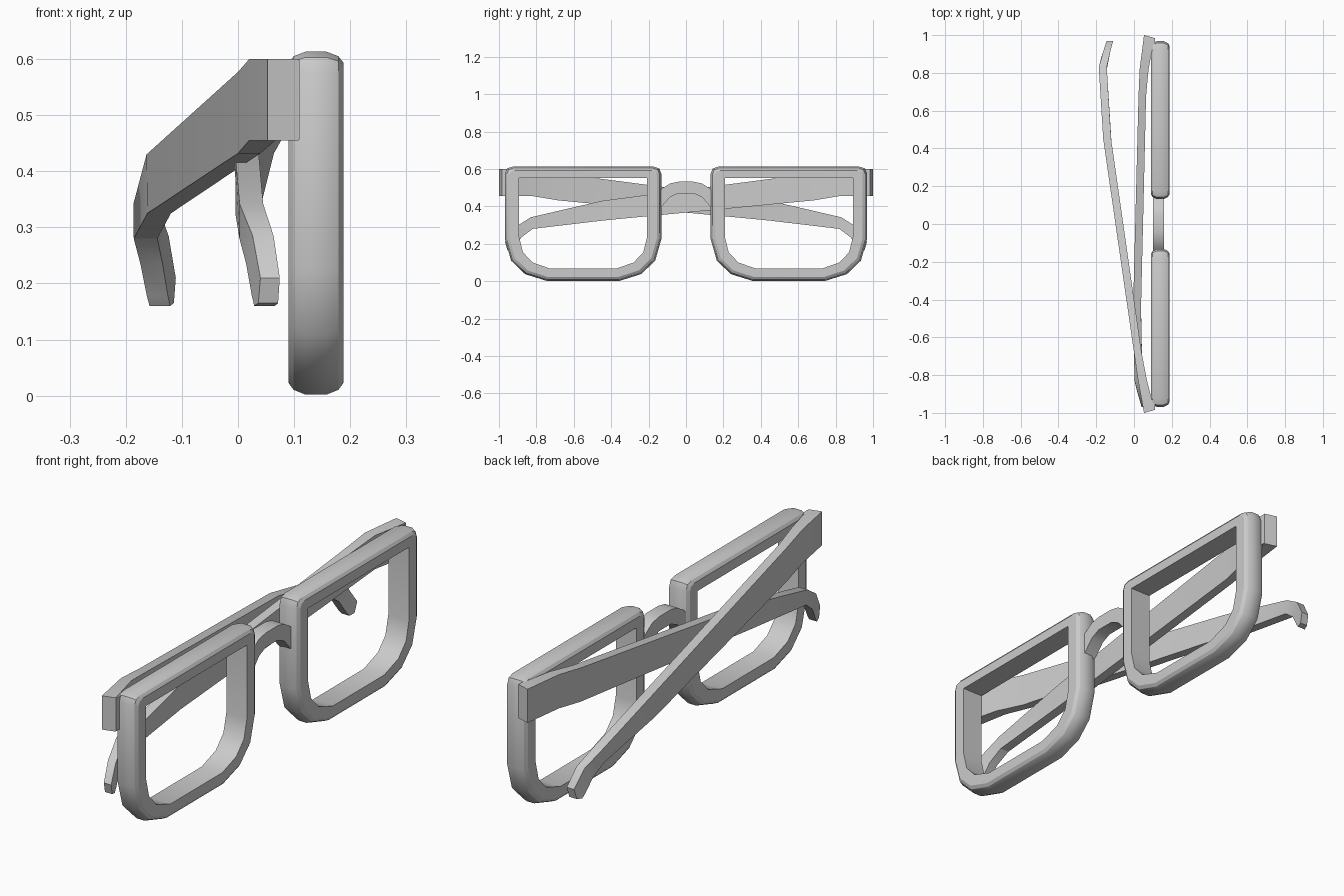
import bpy, bmesh

if "Cube" in bpy.data.objects:
    bpy.data.objects.remove(bpy.data.objects["Cube"])


def finish(name, bm, angle=0.52):
    bmesh.ops.remove_doubles(bm, verts=bm.verts, dist=1e-4)
    bmesh.ops.recalc_face_normals(bm, faces=bm.faces)
    me = bpy.data.meshes.new(name)
    bm.to_mesh(me)
    bm.free()
    ob = bpy.data.objects.new(name, me)
    bpy.context.collection.objects.link(ob)
    bpy.ops.object.select_all(action='DESELECT')
    ob.select_set(True)
    bpy.context.view_layer.objects.active = ob
    bpy.ops.object.shade_smooth_by_angle(angle=angle)
    return ob


def loft(name, rings, closed):
    """Skin a list of equal-length rings; closed loops back to the first ring."""
    bm = bmesh.new()
    vs = [[bm.verts.new(p) for p in r] for r in rings]
    n, m = len(vs), len(vs[0])
    for i in range(n if closed else n - 1):
        a, b = vs[i], vs[(i + 1) % n]
        for j in range(m):
            k = (j + 1) % m
            bm.faces.new((a[j], a[k], b[k], b[j]))
    if not closed:
        bm.faces.new(vs[0])
        bm.faces.new(vs[-1])
    return finish(name, bm)


# half outlines of a rim: outer (dy, z) with matching inner (dy, z), top to bottom
half = [((.375, .613), (.342, .551)), ((.407, .603), (.342, .551)),
        ((.418, .575), (.342, .551)), ((.418, .225), (.342, .235)),
        ((.385, .11), (.322, .155)), ((.31, .038), (.27, .1)),
        ((.195, .002), (.175, .067))]
# rim section: (fraction from inner to outer, x)
section = [(0, .09), (.68, .09), (.87, .099), (1, .12),
           (1, .158), (.87, .179), (.68, .188), (0, .188)]
outline = half + [((-o[0], o[1]), (-i[0], i[1])) for o, i in reversed(half)]

for side, c in (("front", -.55), ("back", .55)):
    rings = [[(x, c + i[0] + (o[0] - i[0]) * t, i[1] + (o[1] - i[1]) * t)
              for t, x in section] for o, i in outline]
    loft(side + "_rim", rings, True)

# arched nose bridge: (y, top z, bottom z)
arch = [(-.15, .475, .38), (-.125, .498, .405), (-.085, .523, .45), (-.04, .532, .47),
        (.04, .532, .47), (.085, .523, .45), (.125, .498, .405), (.15, .475, .38)]
loft("nose_bridge", [[(.10, y, b), (.16, y, b), (.16, y, t), (.10, y, t)]
                     for y, t, b in arch], False)

# temple arms, side profile from hinge to ear hook: (top y, top z, bottom y, bottom z)
arm = [(-1, .6, -1, .455), (-.82, .6, -.82, .455), (-.68, .577, -.68, .432),
       (.45, .43, .44, .325), (.83, .342, .82, .28), (.92, .285, .88, .235),
       (.968, .21, .915, .178), (.955, .165, .93, .16)]
thick = [(-1, .055), (-.82, .047), (-.68, .04), (.45, .042), (.84, .042), (.975, .034)]
# outer-face plan curves (y, x); the second arm is flipped in y
plans = {
    "front_temple_arm": (1, [(-1, .053), (-.82, .02), (-.68, 0), (.45, -.163),
                             (.84, -.187), (.975, -.143)]),
    "back_temple_arm": (-1, [(-1, .053), (-.82, .03), (-.68, .024), (.45, -.005),
                             (.84, .003), (.975, .042)]),
}


def lerp(curve, y):
    for (y0, a), (y1, b) in zip(curve, curve[1:]):
        if y <= y1:
            return a + (b - a) * (y - y0) / (y1 - y0)
    return curve[-1][1]


for name, (s, plan) in plans.items():
    rings = []
    for n, (ty, tz, by, bz) in enumerate(arm):
        skew = .015 if n == 0 else 0
        xt, xb = lerp(plan, ty), lerp(plan, by)
        wt, wb = lerp(thick, ty), lerp(thick, by)
        rings.append([(xb, s * by, bz), (xb + wb, s * (by + skew), bz),
                      (xt + wt, s * (ty + skew), tz), (xt, s * ty, tz)])
    loft(name, rings, False)

# hinge blocks joining arms to rims
for side, s in (("front", -1), ("back", 1)):
    loft(side + "_hinge", [[(x, s * .985, z), (x, s * .93, z), (.085, s * .93, z), (.085, s * .985, z)]
                           for x, z in ((.11, .457), (.11, .598))], False)
